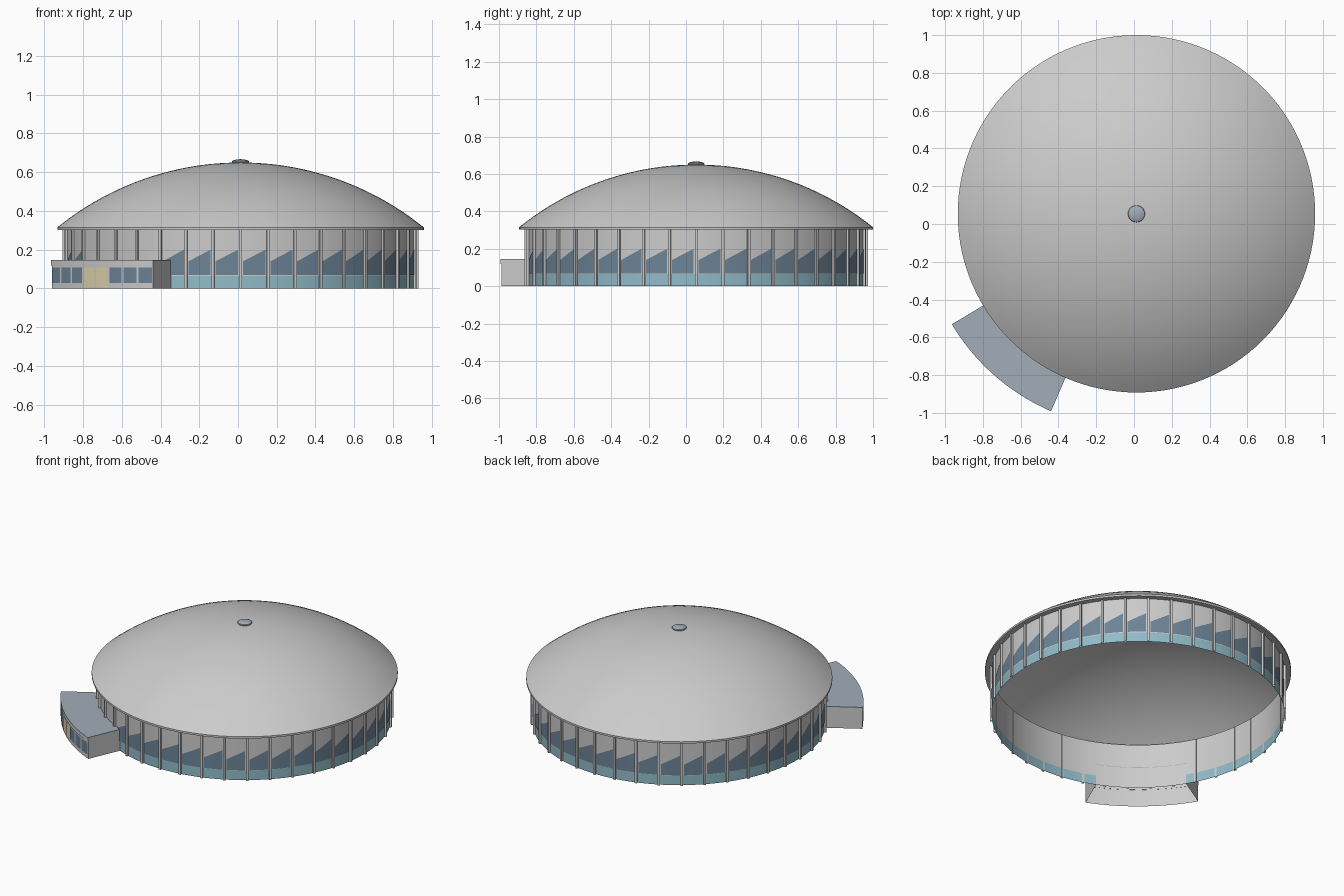
import bpy, bmesh
from math import radians, cos, sin, sqrt

if "Cube" in bpy.data.objects:
    bpy.data.objects.remove(bpy.data.objects["Cube"])

CX, CY = 0.013, 0.054      # hall axis
R_WALL, R_EAVE = 0.905, 0.946
BAYS = 40


def material(name, rgb):
    m = bpy.data.materials.new(name)
    m.diffuse_color = (*rgb, 1)
    m.use_nodes = True
    m.node_tree.nodes["Principled BSDF"].inputs["Base Color"].default_value = m.diffuse_color
    return m


GLASS = material("blue_glass", (0.15, 0.23, 0.31))
BAND = material("pale_blue_panel", (0.28, 0.50, 0.58))
SLATE = material("slate", (0.36, 0.42, 0.48))
DOOR = material("cream_door", (0.75, 0.66, 0.42))


def polar(r, deg, z):
    a = radians(deg)
    return (CX + r * cos(a), CY + r * sin(a), z)


def sweep(bm, profile, a0=0, a1=360, n=120, caps=False):
    """Sweep an (r, z) profile round the hall axis; z may be a function of 0..1."""
    rows = []
    for i in range(n + 1):
        t = i / n
        rows.append([bm.verts.new(polar(r, a0 + (a1 - a0) * t, z(t) if callable(z) else z))
                     for r, z in profile])
    for A, B in zip(rows, rows[1:]):
        for j in range(len(profile) - 1):
            bm.faces.new((A[j], B[j], B[j + 1], A[j + 1]))
    if caps:
        bm.faces.new(rows[0])
        bm.faces.new(rows[-1][::-1])


def finish(name, bm, mat=None, smooth=True):
    bmesh.ops.remove_doubles(bm, verts=bm.verts, dist=1e-5)
    me = bpy.data.meshes.new(name)
    bm.to_mesh(me)
    bm.free()
    ob = bpy.data.objects.new(name, me)
    bpy.context.collection.objects.link(ob)
    if mat:
        me.materials.append(mat)
    if smooth:
        bpy.ops.object.select_all(action='DESELECT')
        ob.select_set(True)
        bpy.context.view_layer.objects.active = ob
        bpy.ops.object.shade_smooth_by_angle(angle=radians(30))
    return ob


def swept(name, profile, mat=None, **kw):
    bm = bmesh.new()
    sweep(bm, profile, **kw)
    return finish(name, bm, mat)


# Round wall: coloured base band and grey upper wall
swept("base_band", [(R_WALL, 0), (R_WALL, 0.065)], BAND)
swept("upper_wall", [(R_WALL, 0.065), (R_WALL, 0.305)])

# Dome roof: soffit, eave lip and spherical cap
Z_EAVE, Z_TOP = 0.315, 0.65
H = Z_TOP - Z_EAVE
S = (R_EAVE ** 2 + H ** 2) / (2 * H)
rings = [R_EAVE * (1 - k / 24) for k in range(25)]
dome = [(r, Z_TOP - S + sqrt(S * S - r * r)) for r in rings]
swept("dome_roof", [(R_WALL, 0.305), (R_EAVE, 0.302)] + dome)

# Roof cap at the crown
swept("roof_cap", [(0.040, 0.642), (0.045, 0.652), (0.043, 0.658),
                   (0.032, 0.663), (0.016, 0.666), (0, 0.667)], SLATE, n=32)

# Wall columns, one per bay
bm = bmesh.new()
for k in range(BAYS):
    a = k * 360 / BAYS
    sweep(bm, [(0.918, 0), (0.918, 0.304), (0.903, 0.304), (0.903, 0)],
          a - 0.45, a + 0.45, 1, caps=True)
finish("wall_columns", bm, smooth=False)

# Slanted-top windows, left out behind the entrance wing
A0, A1 = 210.9, 246.6
bm = bmesh.new()
for k in range(BAYS):
    a = (k + 0.5) * 360 / BAYS
    if not A0 < a < A1:
        sweep(bm, [(0.9075, 0.068), (0.9075, lambda t: 0.14 + 0.06 * t)],
              a - 3.7, a + 3.7, 3)
finish("hall_windows", bm, GLASS)

# Entrance wing: curved block with open underside
swept("wing_walls", [(1.135, 0), (1.135, 0.142), (0.904, 0.142), (0.904, 0)],
      a0=A0, a1=A1, n=24, caps=True)
swept("wing_fascia", [(1.134, 0.118), (1.139, 0.118), (1.139, 0.144), (1.134, 0.144)],
      a0=A0, a1=A1, n=24, caps=True)
swept("wing_roof", [(1.139, 0.142), (1.139, 0.146), (0.904, 0.146), (0.904, 0.142)],
      SLATE, a0=A0, a1=A1, n=24, caps=True)

# Wing windows and the central pair of doors
panes, doors = bmesh.new(), bmesh.new()
step = (A1 - A0) / 8
for k in range(8):
    is_door = k in (3, 4)
    a = A0 + k * step
    sweep(doors if is_door else panes,
          [(1.1375, 0.008 if is_door else 0.027), (1.1375, 0.108)],
          a + 0.3, a + step - 0.3, 3)
finish("wing_windows", panes, GLASS)
finish("entrance_doors", doors, DOOR)
